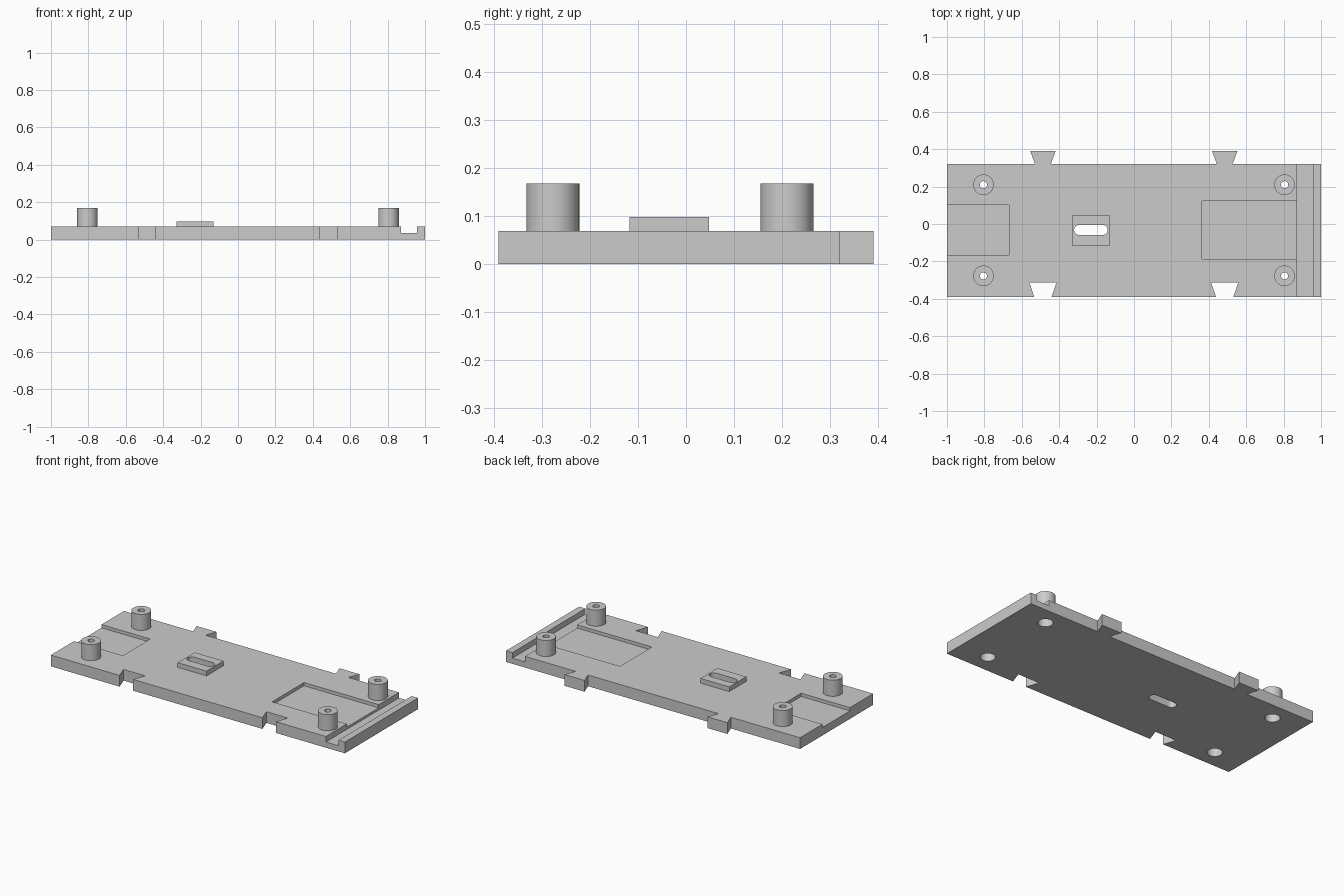
import bpy
import bmesh
from math import cos, sin, pi, radians

cube = bpy.data.objects.get("Cube")
if cube:
    bpy.data.objects.remove(cube, do_unlink=True)

grey = bpy.data.materials.new("plain grey")
grey.use_nodes = True
colour = (0.6, 0.6, 0.6, 1)
grey.diffuse_color = colour
grey.node_tree.nodes["Principled BSDF"].inputs["Base Color"].default_value = colour


def prism(name, outline, low, high):
    """Extrude a flat counter-clockwise outline from low to high."""
    bm = bmesh.new()
    face = bm.faces.new([bm.verts.new((x, y, low)) for x, y in outline])
    top = bmesh.ops.extrude_face_region(bm, geom=[face])["geom"]
    moved = [v for v in top if isinstance(v, bmesh.types.BMVert)]
    bmesh.ops.translate(bm, verts=moved, vec=(0, 0, high - low))
    bmesh.ops.recalc_face_normals(bm, faces=bm.faces)
    mesh = bpy.data.meshes.new(name)
    bm.to_mesh(mesh)
    bm.free()
    mesh.materials.append(grey)
    obj = bpy.data.objects.new(name, mesh)
    bpy.context.collection.objects.link(obj)
    return obj


def rectangle(x0, x1, y0, y1):
    return [(x0, y0), (x1, y0), (x1, y1), (x0, y1)]


def arc(x, y, r, start, end, steps):
    angles = [start + (end - start) * i / steps for i in range(steps + 1)]
    return [(x + r * cos(a), y + r * sin(a)) for a in angles]


def circle(x, y, r):
    return arc(x, y, r, 0, 2 * pi, 48)[:-1]


def combine(target, tool, operation):
    """Apply a boolean to the target and discard the tool."""
    tool.hide_render = True
    mod = target.modifiers.new(operation.lower(), "BOOLEAN")
    mod.operation = operation
    mod.solver = "EXACT"
    mod.object = tool
    bpy.context.view_layer.objects.active = target
    bpy.ops.object.modifier_apply(modifier=mod.name)
    bpy.data.objects.remove(tool, do_unlink=True)


FRONT, BACK, TAB = -0.39, 0.32, 0.39
THICK = 0.069
POST_TOP = 0.168

# Plate outline with dovetail sockets in front and dovetail tabs behind
outline = [(-1, FRONT)]
for c in (-0.487, 0.485):
    outline += [(c - 0.046, FRONT), (c - 0.073, -0.312),
                (c + 0.073, -0.312), (c + 0.046, FRONT)]
outline += [(1, FRONT), (1, BACK)]
for c in (0.485, -0.487):
    outline += [(c + 0.042, BACK), (c + 0.068, TAB),
                (c - 0.068, TAB), (c - 0.042, BACK)]
outline += [(-1, BACK)]
plate = prism("mounting_plate", outline, 0, THICK)

# Cross groove and the two shallow pockets
for name, area, floor in (
        ("groove", rectangle(0.871, 0.957, -0.5, 0.5), 0.035),
        ("right_pocket", rectangle(-1.1, -0.668, -0.165, 0.102), 0.049),
        ("left_pocket", rectangle(0.363, 0.9, -0.187, 0.123), 0.049)):
    combine(plate, prism(name, area, floor, 0.3), "DIFFERENCE")

# Raised block with a rounded slot right through
combine(plate, prism("slot_block", rectangle(-0.328, -0.132, -0.117, 0.048),
                     0.03, 0.098), "UNION")
slot = (arc(-0.168, -0.032, 0.027, -pi / 2, pi / 2, 16)
        + arc(-0.293, -0.032, 0.027, pi / 2, 3 * pi / 2, 16))
combine(plate, prism("slot", slot, -0.1, 0.3), "DIFFERENCE")

# Corner posts, each with a screw hole counterbored from below
for x in (-0.805, 0.805):
    for y in (-0.277, 0.21):
        combine(plate, prism("post", circle(x, y, 0.055), 0.03, POST_TOP), "UNION")
        combine(plate, prism("counterbore", circle(x, y, 0.042), -0.1, 0.1), "DIFFERENCE")
        combine(plate, prism("screw_hole", circle(x, y, 0.019), 0.05, 0.3), "DIFFERENCE")

bpy.ops.object.select_all(action="DESELECT")
plate.select_set(True)
bpy.context.view_layer.objects.active = plate
bpy.ops.object.shade_smooth_by_angle(angle=radians(30))
